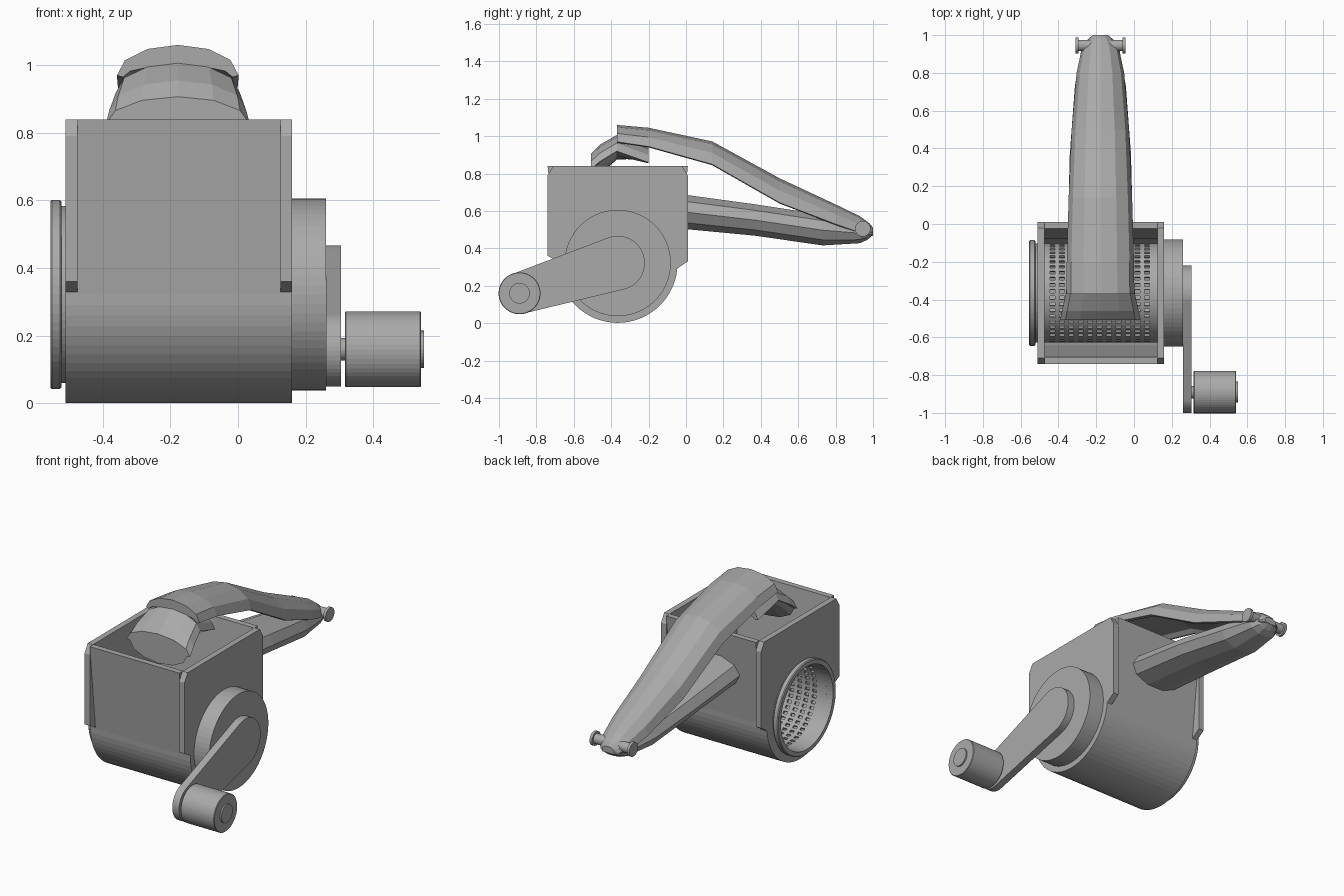
import bpy, bmesh
from math import sin, cos, pi, atan2, acos, hypot

cube = bpy.data.objects.get("Cube")
if cube:
    bpy.data.objects.remove(cube, do_unlink=True)

grey = bpy.data.materials.new("mid_grey")
grey.use_nodes = True
grey.diffuse_color = (0.4, 0.4, 0.4, 1)
grey.node_tree.nodes["Principled BSDF"].inputs["Base Color"].default_value = (0.4, 0.4, 0.4, 1)

AXIS_Y, AXIS_Z = -0.365, 0.322      # drum axis
KNOB_Y, KNOB_Z = -0.89, 0.16        # crank knob axis
MID_X = -0.178                      # handle centre line
LEFT, RIGHT, WALL = -0.51, 0.16, 0.035
TOP = 0.84


def finish(name, bm):
    bmesh.ops.recalc_face_normals(bm, faces=bm.faces)
    mesh = bpy.data.meshes.new(name)
    bm.to_mesh(mesh)
    bm.free()
    mesh.materials.append(grey)
    ob = bpy.data.objects.new(name, mesh)
    bpy.context.collection.objects.link(ob)
    return ob


def loft(name, rings, caps=True, loop=False):
    """Skin a series of equal closed rings of points."""
    bm = bmesh.new()
    rows = [[bm.verts.new(p) for p in ring] for ring in rings]
    n = len(rows[0])
    pairs = list(zip(rows, rows[1:])) + ([(rows[-1], rows[0])] if loop else [])
    for a, b in pairs:
        for i in range(n):
            j = (i + 1) % n
            bm.faces.new((a[i], a[j], b[j], b[i]))
    if caps and not loop:
        bm.faces.new(rows[0])
        bm.faces.new(rows[-1])
    return finish(name, bm)


def prism(name, outline, x0, x1):
    return loft(name, [[(x, y, z) for y, z in outline] for x in (x0, x1)])


def arc(cy, cz, r, a0, a1, n):
    return [(cy + r * cos(a0 + (a1 - a0) * i / n), cz + r * sin(a0 + (a1 - a0) * i / n))
            for i in range(n + 1)]


def circle(cy, cz, r, n=64):
    return arc(cy, cz, r, 0, 2 * pi, n)[:-1]


def turned(name, profile, cy, cz, n=64):
    """Solid turned about an axis along x; profile holds (x, radius)."""
    return loft(name, [[(x, y, z) for y, z in circle(cy, cz, r, n)] for x, r in profile])


# Hopper shell: flared walls running into a round trough
def trough(inset):
    r = 0.32 - inset
    return ([(-0.74 + inset, TOP)] + arc(AXIS_Y, AXIS_Z, r, pi, 2 * pi, 32)
            + [(0.01 - inset, TOP)])


prism("hopper_shell", trough(0) + trough(WALL)[::-1], LEFT + WALL, RIGHT - WALL)

# Side plates with clipped corners and a rounded foot
plate = ([(-0.74, 0.79), (-0.74, 0.36), (-0.685, 0.33)]
         + arc(AXIS_Y, AXIS_Z, 0.32, pi, 2 * pi, 32)[1:-1]
         + [(-0.05, 0.29), (0.01, 0.33), (0.01, 0.79), (-0.02, TOP), (-0.71, TOP)])
plate_left = prism("open_side_plate", plate, LEFT, LEFT + WALL)
prism("crank_side_plate", plate, RIGHT - WALL, RIGHT)

cutter = turned("drum_opening_cutter", [(-0.6, 0.262), (-0.4, 0.262)], AXIS_Y, AXIS_Z)
cutter.hide_render = True
cutter.display_type = 'WIRE'
cut = plate_left.modifiers.new("drum_opening", 'BOOLEAN')
cut.object = cutter
cut.operation = 'DIFFERENCE'
cut.solver = 'EXACT'

# Perforated drum: every second cell of the grid is left open
bm = bmesh.new()
xs = [LEFT, -0.445]
for c in range(11):
    xs += [xs[-1] + 0.026, xs[-1] + 0.05]
xs[-1] = RIGHT - WALL
SEG = 96
grid = [[bm.verts.new((x, y, z)) for y, z in circle(AXIS_Y, AXIS_Z, 0.262, SEG)] for x in xs]
for c in range(len(xs) - 1):
    for s in range(SEG):
        if c % 2 and s % 2:
            continue
        t = (s + 1) % SEG
        bm.faces.new((grid[c][s], grid[c][t], grid[c + 1][t], grid[c + 1][s]))
drum = finish("grating_drum", bm)
solid = drum.modifiers.new("drum_thickness", 'SOLIDIFY')
solid.thickness = 0.012
solid.offset = -1

# Rim around the open end of the drum
rim = [(-0.51, 0.25), (-0.51, 0.262), (-0.522, 0.262), (-0.522, 0.275),
       (-0.527, 0.28), (-0.55, 0.28), (-0.555, 0.275), (-0.555, 0.25)]
loft("drum_rim", [[(x, y, z) for y, z in circle(AXIS_Y, AXIS_Z, r)] for x, r in rim], loop=True)

# Drum end disc, crank arm and knob
turned("drum_end_disc", [(RIGHT, 0.284), (0.26, 0.284)], AXIS_Y, AXIS_Z)
dy, dz = KNOB_Y - AXIS_Y, KNOB_Z - AXIS_Z
R_BIG, R_SMALL = 0.145, 0.11
ang, spread = atan2(dz, dy), acos((R_BIG - R_SMALL) / hypot(dy, dz))
prism("crank_arm",
      arc(AXIS_Y, AXIS_Z, R_BIG, ang + spread, ang + 2 * pi - spread, 28)
      + arc(KNOB_Y, KNOB_Z, R_SMALL, ang - spread, ang + spread, 24), 0.26, 0.305)
turned("knob_neck", [(0.3, 0.033), (0.32, 0.033)], KNOB_Y, KNOB_Z, 32)
turned("knob", [(0.316, 0.109), (0.319, 0.112), (0.538, 0.112), (0.541, 0.109)], KNOB_Y, KNOB_Z, 48)
turned("knob_cap", [(0.54, 0.055), (0.55, 0.055)], KNOB_Y, KNOB_Z, 32)

# Lower handle: faceted bar (y, half width, bottom, top)
rings = []
for y, w, lo, hi in [(-0.03, 0.172, 0.5, 0.695), (0.37, 0.162, 0.462, 0.64),
                     (0.73, 0.135, 0.41, 0.585), (0.93, 0.1, 0.422, 0.54),
                     (0.97, 0.075, 0.44, 0.53), (1.0, 0.04, 0.465, 0.51)]:
    rings.append([(MID_X + w * cos(k * pi / 5), y, (lo + hi) / 2 + (hi - lo) / 2 * sin(k * pi / 5 ))
                  for k in range(10)])
    # flatten the belly so the facets read broad
    rings[-1] = [(x, py, max(z, lo + 0.006)) for x, py, z in rings[-1]]
loft("lower_handle", rings)


def arch(y, w, side, top, belly, n=6):
    """Arched section with its own underside height."""
    ts = [pi * i / n for i in range(n + 1)]
    upper = [(MID_X + w * cos(t), y, side + (top - side) * sin(t)) for t in ts]
    lower = [(MID_X + w * 0.9 * cos(t), y, side - 0.005 + (belly - side) * sin(t))
             for t in reversed(ts)]
    return upper + lower


# Upper handle: arched lever (y, half width, side, crown, underside)
loft("upper_handle", [arch(*s) for s in [
    (-0.37, 0.18, 0.97, 1.06, 1.005), (-0.2, 0.178, 0.945, 1.045, 0.99),
    (0.14, 0.168, 0.85, 0.972, 0.9), (0.5, 0.152, 0.645, 0.775, 0.69),
    (0.8, 0.126, 0.53, 0.635, 0.55), (0.93, 0.098, 0.485, 0.572, 0.49),
    (0.98, 0.065, 0.475, 0.535, 0.475), (1.0, 0.04, 0.475, 0.51, 0.475)]])

# Food presser: curved pad dropping into the hopper
loft("food_presser", [arch(*s) for s in [
    (-0.508, 0.213, 0.825, 0.907, 0.735), (-0.46, 0.203, 0.865, 0.955, 0.8),
    (-0.37, 0.183, 0.92, 1.006, 0.88), (-0.2, 0.165, 0.86, 0.94, 0.89)]])

# Hinge pin with a head on each side
turned("hinge_pin", [(-0.3, 0.03), (-0.056, 0.03)], 0.945, 0.505, 24)
for side in (-1, 1):
    x = MID_X + side * 0.125
    turned("hinge_head", [(x - 0.008, 0.042), (x + 0.008, 0.042)], 0.945, 0.505, 24)
